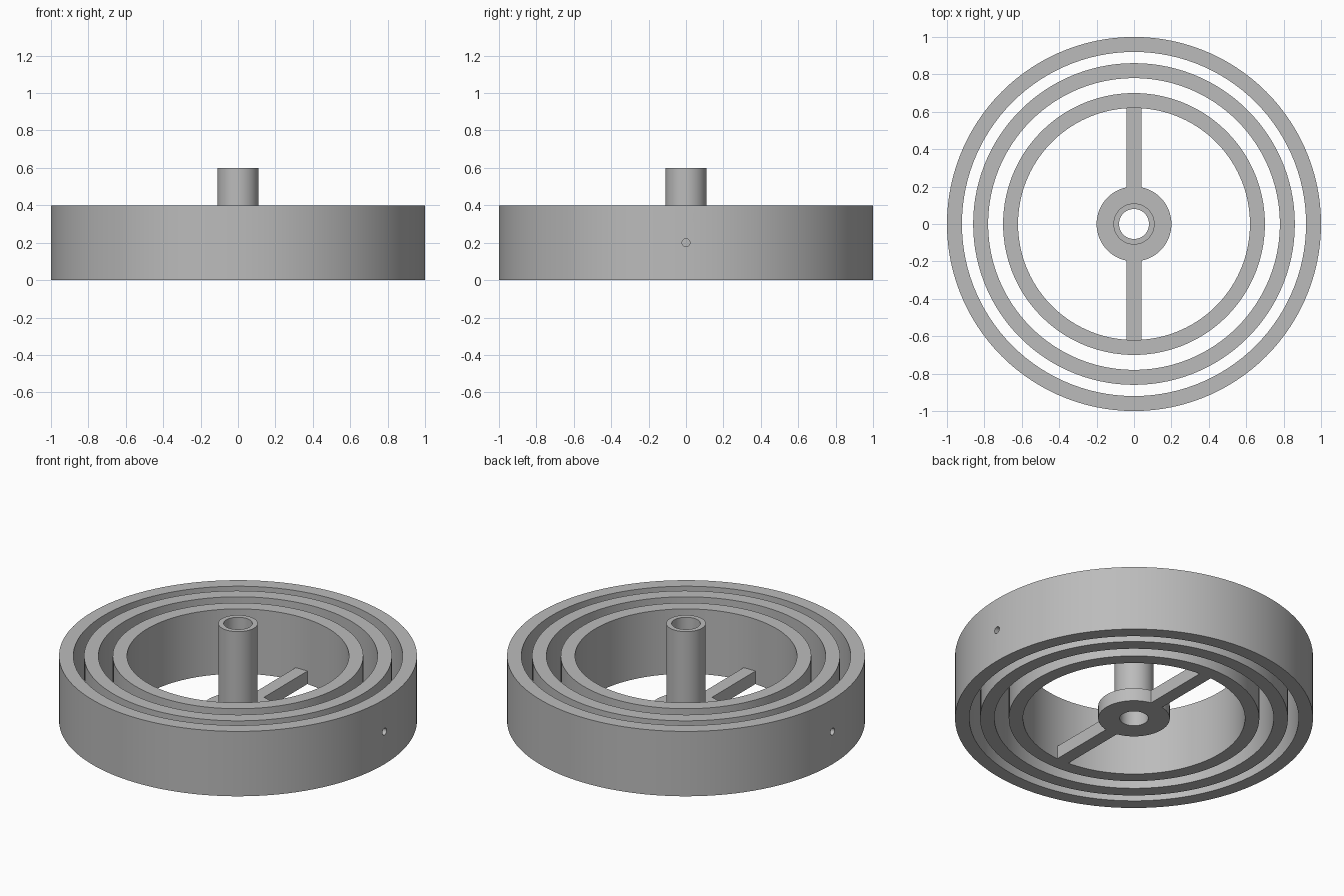
import bpy, bmesh, math
from mathutils import Matrix

cube = bpy.data.objects.get("Cube")
if cube:
    bpy.data.objects.remove(cube, do_unlink=True)

SEGMENTS = 120
GREY = (0.5, 0.5, 0.5, 1)

grey = bpy.data.materials.new("plain grey")
grey.use_nodes = True
grey.diffuse_color = GREY
for node in grey.node_tree.nodes:
    if node.type == 'BSDF_PRINCIPLED':
        node.inputs["Base Color"].default_value = GREY


def add_object(name, bm):
    bmesh.ops.recalc_face_normals(bm, faces=bm.faces)
    mesh = bpy.data.meshes.new(name)
    bm.to_mesh(mesh)
    bm.free()
    mesh.materials.append(grey)
    obj = bpy.data.objects.new(name, mesh)
    bpy.context.collection.objects.link(obj)
    return obj


def revolve(name, profile):
    """Turn a closed (radius, height) profile around z."""
    bm = bmesh.new()
    loops = []
    for s in range(SEGMENTS):
        a = math.tau * s / SEGMENTS
        loops.append([bm.verts.new((r * math.cos(a), r * math.sin(a), z)) for r, z in profile])
    n = len(profile)
    for s in range(SEGMENTS):
        here, there = loops[s], loops[(s + 1) % SEGMENTS]
        for i in range(n):
            j = (i + 1) % n
            bm.faces.new((here[i], there[i], there[j], here[j]))
    return add_object(name, bm)


def ring(name, outer, inner, height):
    return revolve(name, [(inner, 0), (outer, 0), (outer, height), (inner, height)])


def smooth(obj):
    bpy.ops.object.select_all(action='DESELECT')
    obj.select_set(True)
    bpy.context.view_layer.objects.active = obj
    bpy.ops.object.shade_smooth_by_angle(angle=math.radians(30))


# Three concentric rings
outer_ring = ring("outer_ring", 1.0, 0.92, 0.4)
middle_ring = ring("middle_ring", 0.86, 0.78, 0.4)
inner_ring = ring("inner_ring", 0.7, 0.62, 0.4)

# Pivot holes through both sides of the outer ring
bm = bmesh.new()
bmesh.ops.create_cone(bm, cap_ends=True, segments=24, radius1=0.021, radius2=0.021, depth=2.4,
                      matrix=Matrix.Translation((0, 0, 0.2)) @ Matrix.Rotation(math.pi / 2, 4, 'Y'))
cutter = add_object("pivot_hole_cutter", bm)
cutter.hide_render = True
mod = outer_ring.modifiers.new("pivot_holes", 'BOOLEAN')
mod.object = cutter
mod.operation = 'DIFFERENCE'
mod.solver = 'EXACT'
bpy.context.view_layer.objects.active = outer_ring
bpy.ops.object.modifier_apply(modifier=mod.name)
bpy.data.objects.remove(cutter, do_unlink=True)

# Hub: flat base disc with a hollow shaft standing on it
hub = revolve("hub_shaft", [(0.08, 0), (0.2, 0), (0.2, 0.08), (0.11, 0.08), (0.11, 0.6), (0.08, 0.6)])

for part in (outer_ring, middle_ring, inner_ring, hub):
    smooth(part)

# Two spokes joining the hub to the inner ring
for name, side in (("front_spoke", -1), ("back_spoke", 1)):
    bm = bmesh.new()
    bmesh.ops.create_cube(bm, size=1, matrix=Matrix.Translation((0, side * 0.41, 0.04))
                          @ Matrix.Diagonal((0.08, 0.44, 0.08, 1)))
    add_object(name, bm)
